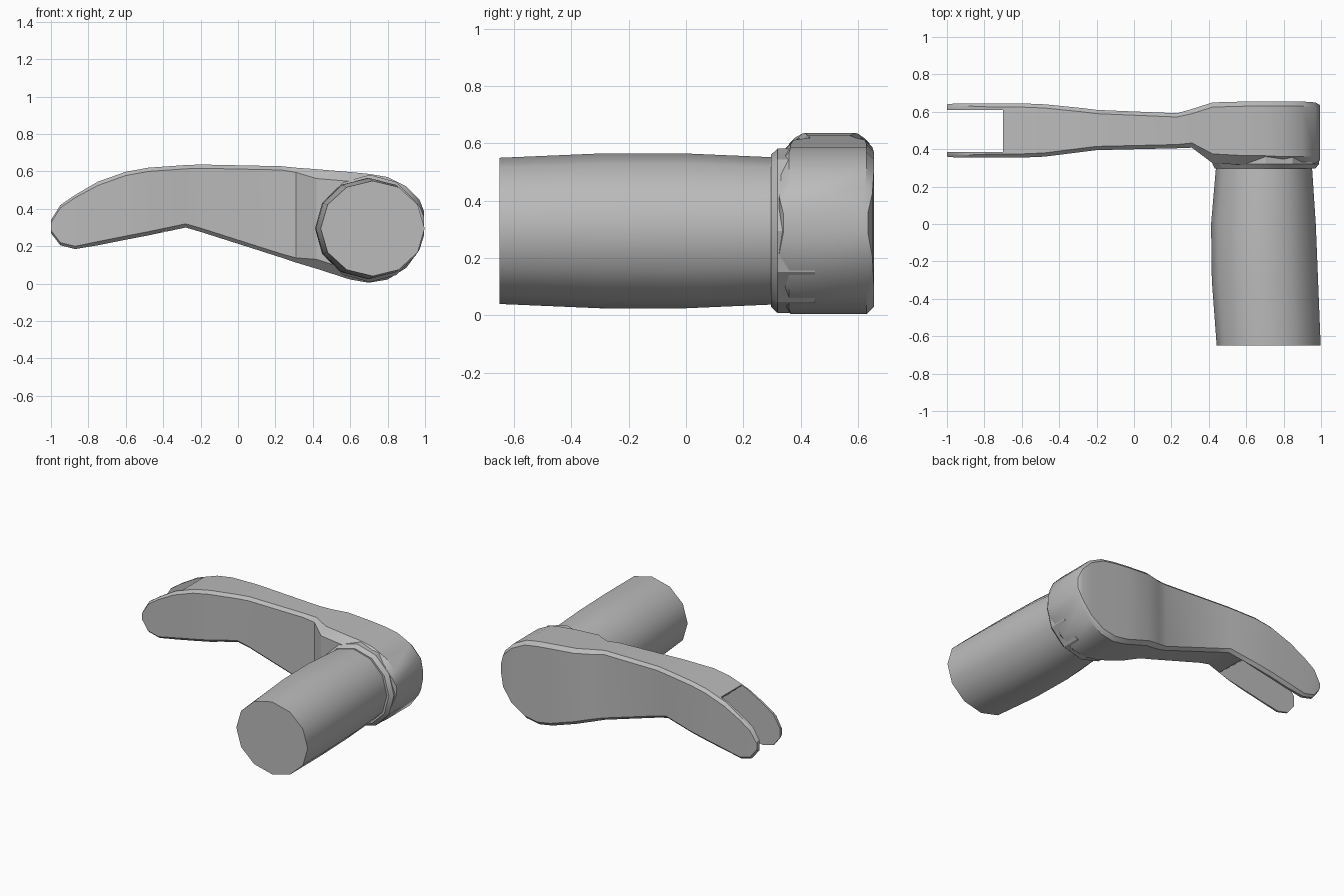
import bpy
import bmesh
import math

if "Cube" in bpy.data.objects:
    bpy.data.objects.remove(bpy.data.objects["Cube"], do_unlink=True)

grey = bpy.data.materials.new("plain grey")
grey.use_nodes = True
colour = (0.5, 0.5, 0.5, 1)
grey.diffuse_color = colour
grey.node_tree.nodes["Principled BSDF"].inputs["Base Color"].default_value = colour


def loft(name, rings):
    """Skin a row of matching closed rings and cap both ends."""
    bm = bmesh.new()
    rows = [[bm.verts.new(p) for p in ring] for ring in rings]
    count = len(rows[0])
    for a, b in zip(rows, rows[1:]):
        for i in range(count):
            j = (i + 1) % count
            bm.faces.new((a[i], a[j], b[j], b[i]))
    bm.faces.new(rows[0])
    bm.faces.new(rows[-1])
    bmesh.ops.recalc_face_normals(bm, faces=bm.faces)
    mesh = bpy.data.meshes.new(name)
    bm.to_mesh(mesh)
    bm.free()
    mesh.materials.append(grey)
    obj = bpy.data.objects.new(name, mesh)
    bpy.context.collection.objects.link(obj)
    return obj


def smooth(obj, degrees):
    bpy.ops.object.select_all(action="DESELECT")
    obj.select_set(True)
    bpy.context.view_layer.objects.active = obj
    bpy.ops.object.shade_smooth_by_angle(angle=math.radians(degrees))


def arm_ring(x, low, high, front, back, bevel):
    """Rectangle with chamfered corners across the arm."""
    c = min(bevel, 0.3 * (high - low))
    d = min(c, 0.025)
    return [(x, front + c, low), (x, back - d, low), (x, back, low + d), (x, back, high - d),
            (x, back - d, high), (x, front + c, high), (x, front, high - c), (x, front, low + c)]


# Arm: x, bottom, top, front, back, chamfer
stations = [
    (-1.0, 0.27, 0.34, 0.36, 0.64, 0.015),
    (-0.95, 0.205, 0.42, 0.355, 0.645, 0.015),
    (-0.87, 0.185, 0.475, 0.355, 0.645, 0.015),
    (-0.75, 0.205, 0.545, 0.355, 0.645, 0.02),
    (-0.6, 0.235, 0.598, 0.355, 0.645, 0.02),
    (-0.48, 0.258, 0.62, 0.36, 0.64, 0.02),
    (-0.28, 0.3, 0.634, 0.385, 0.62, 0.02),
    (-0.2, 0.277, 0.637, 0.395, 0.61, 0.02),
    (0.23, 0.14, 0.628, 0.405, 0.592, 0.02),
    (0.31, 0.113, 0.62, 0.408, 0.615, 0.025),
    (0.42, 0.08, 0.612, 0.325, 0.65, 0.05),
    (0.6, 0.022, 0.597, 0.315, 0.655, 0.05),
    (0.7, 0.005, 0.587, 0.315, 0.655, 0.05),
    (0.8, 0.022, 0.57, 0.315, 0.655, 0.045),
    (0.9, 0.085, 0.52, 0.32, 0.655, 0.04),
    (0.97, 0.18, 0.45, 0.325, 0.65, 0.035),
    (0.995, 0.26, 0.385, 0.34, 0.635, 0.03),
]
arm = loft("arm", [arm_ring(*s) for s in stations])

# Open slot between the two prongs, with a sloping inner end
side = [(-1.2, -0.1), (-0.34, -0.1), (-0.34, 0.25), (-0.7, 0.555), (-0.7, 0.8), (-1.2, 0.8)]
cutter = loft("slot_cutter", [[(x, y, z) for x, z in side] for y in (0.385, 0.61)])
cutter.hide_render = True
cut = arm.modifiers.new("slot", "BOOLEAN")
cut.operation = "DIFFERENCE"
cut.solver = "EXACT"
cut.object = cutter
graph = bpy.context.evaluated_depsgraph_get()
cut_mesh = bpy.data.meshes.new_from_object(arm.evaluated_get(graph))
arm.modifiers.clear()
arm.data = cut_mesh
bpy.data.objects.remove(cutter, do_unlink=True)
smooth(arm, 30)


def round_ring(y, cx, cz, rx, rz, sides=12):
    turns = [2 * math.pi * i / sides for i in range(sides)]
    return [(cx + rx * math.cos(t), y, cz + rz * math.sin(t)) for t in turns]


# Collar where the barrel meets the arm
collar = loft("collar", [round_ring(0.296, 0.7, 0.295, 0.268, 0.265),
                         round_ring(0.32, 0.705, 0.295, 0.285, 0.287),
                         round_ring(0.45, 0.705, 0.295, 0.285, 0.287)])
smooth(collar, 25)

# Gently swollen barrel
barrel = loft("barrel", [round_ring(-0.65, 0.72, 0.295, 0.278, 0.255),
                         round_ring(-0.3, 0.7, 0.295, 0.284, 0.27),
                         round_ring(0.0, 0.692, 0.295, 0.28, 0.27),
                         round_ring(0.3, 0.695, 0.295, 0.257, 0.257)])
smooth(barrel, 32)
